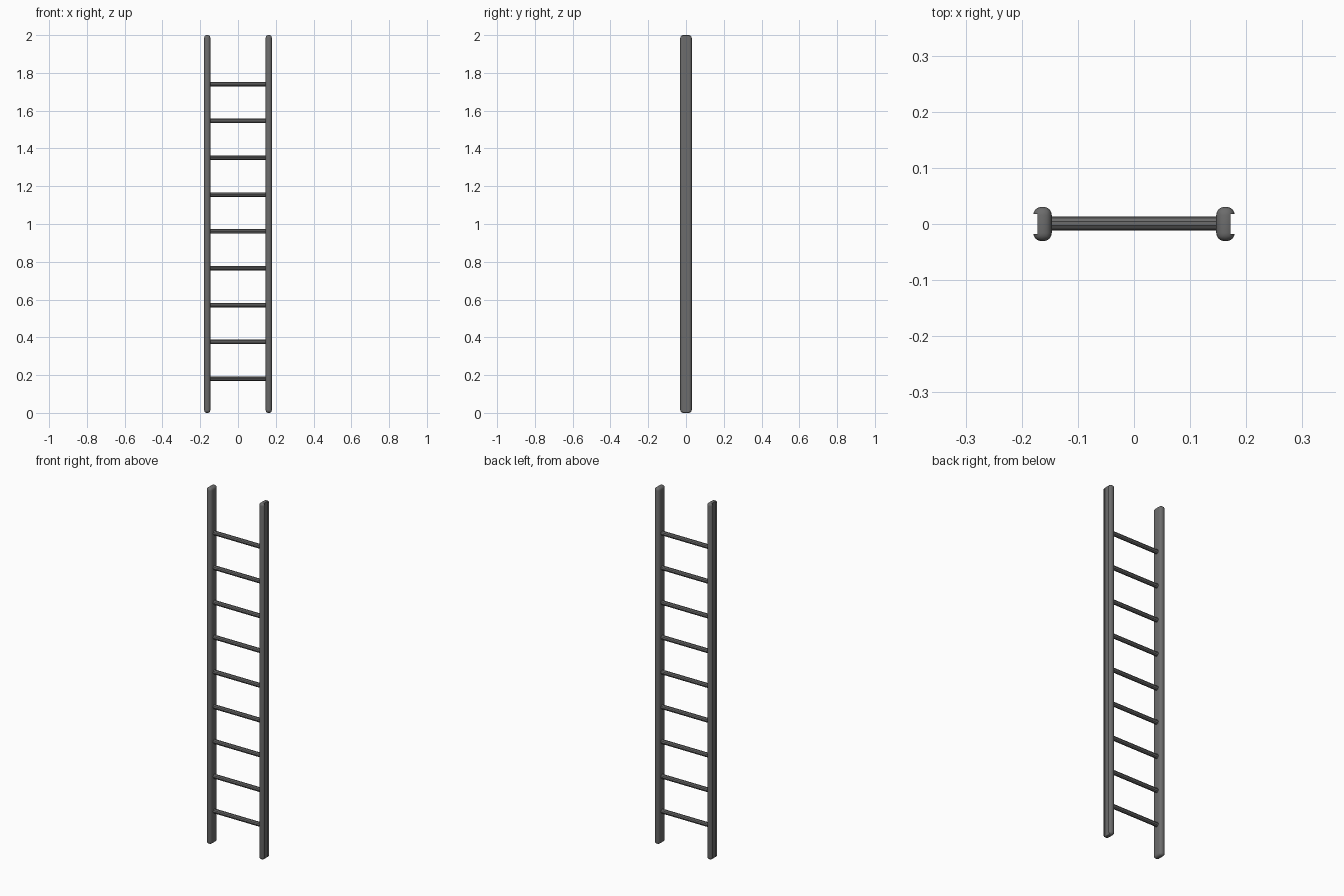
import bpy
from math import pi

if "Cube" in bpy.data.objects:
    bpy.data.objects.remove(bpy.data.objects["Cube"])

dark = bpy.data.materials.new("dark_metal")
dark.diffuse_color = (0.15, 0.15, 0.15, 1)
dark.use_nodes = True
dark.node_tree.nodes["Principled BSDF"].inputs["Base Color"].default_value = dark.diffuse_color


def box(name, size, loc):
    bpy.ops.mesh.primitive_cube_add(size=1, location=loc)
    ob = bpy.context.object
    ob.name = name
    ob.scale = size
    bpy.ops.object.transform_apply(location=False, rotation=False, scale=True)
    return ob


def apply_mod(ob, mod):
    bpy.context.view_layer.objects.active = ob
    bpy.ops.object.modifier_apply(modifier=mod.name)


# Side rails: rounded bars with a shallow groove along the outer face
for side, label in ((-1, "left"), (1, "right")):
    rail = box(label + "_rail", (0.033, 0.061, 2.0), (side * 0.163, 0, 1.0))
    rail.data.materials.append(dark)
    bev = rail.modifiers.new("round", 'BEVEL')
    bev.width = 0.0145
    bev.segments = 4
    apply_mod(rail, bev)
    cutter = box("groove_cutter", (0.02, 0.035, 2.2), (side * 0.182, 0, 1.0))
    cutter.hide_render = True
    cut = rail.modifiers.new("groove", 'BOOLEAN')
    cut.operation = 'DIFFERENCE'
    cut.solver = 'EXACT'
    cut.object = cutter
    apply_mod(rail, cut)
    bpy.data.objects.remove(cutter)
    bpy.ops.object.select_all(action='DESELECT')
    rail.select_set(True)
    bpy.context.view_layer.objects.active = rail
    bpy.ops.object.shade_smooth_by_angle(angle=pi / 6)

# Rungs: nine evenly spaced bars between the rails
for i in range(9):
    bpy.ops.mesh.primitive_cylinder_add(
        vertices=10, radius=0.0125, depth=0.31,
        location=(0, 0.001, 0.181 + i * 0.195), rotation=(0, pi / 2, 0))
    rung = bpy.context.object
    rung.name = f"rung_{i + 1}"
    rung.data.materials.append(dark)
    bpy.ops.object.shade_smooth_by_angle(angle=pi / 6)
